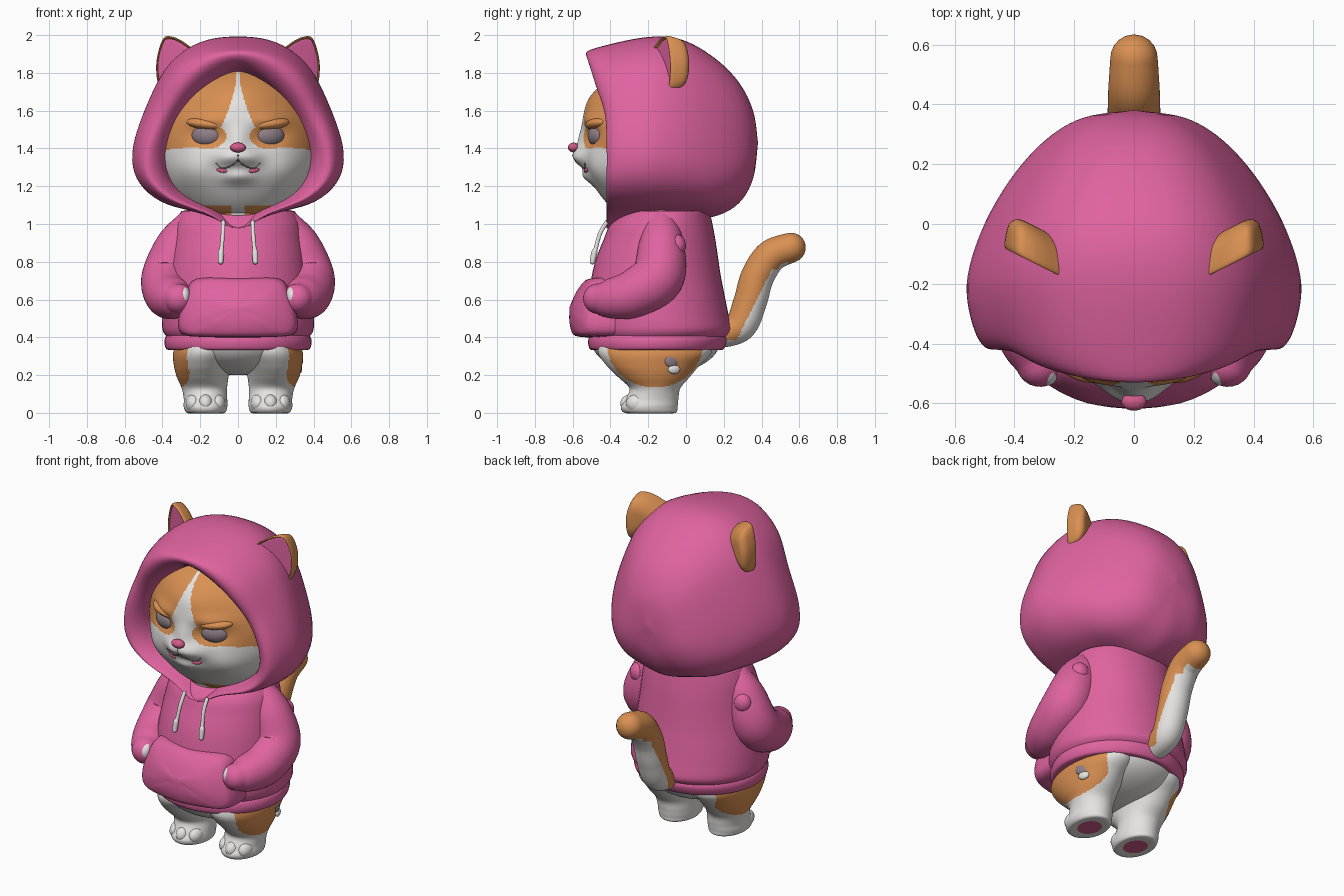
import bpy, bmesh, math
from mathutils import Vector, Matrix

if "Cube" in bpy.data.objects:
    bpy.data.objects.remove(bpy.data.objects["Cube"])

def material(name, rgb):
    m = bpy.data.materials.new(name)
    m.diffuse_color = (*rgb, 1)
    m.use_nodes = True
    m.node_tree.nodes["Principled BSDF"].inputs["Base Color"].default_value = m.diffuse_color
    return m

PINK = material("hoodie_pink", (0.74, 0.125, 0.35))
ORANGE = material("fur_orange", (0.70, 0.28, 0.085))
WHITE = material("fur_white", (0.78, 0.77, 0.75))
EYE = material("eye_mauve", (0.27, 0.21, 0.24))
ROSE = material("skin_rose", (0.64, 0.105, 0.26))

# ---------- helpers ----------
def finish(name, bm, mats, rule=None):
    bmesh.ops.recalc_face_normals(bm, faces=bm.faces)
    for f in bm.faces:
        f.smooth = True
        if rule:
            f.material_index = int(rule(f.calc_center_median(), f.normal))
    me = bpy.data.meshes.new(name)
    bm.to_mesh(me)
    bm.free()
    for m in mats:
        me.materials.append(m)
    ob = bpy.data.objects.new(name, me)
    bpy.context.collection.objects.link(ob)
    return ob

def spline(p, n, closed=False):
    N, out = len(p), []
    g = (lambda i: p[i % N]) if closed else (lambda i: p[max(0, min(N - 1, i))])
    for i in range(N if closed else N - 1):
        a, b, c, d = g(i - 1), g(i), g(i + 1), g(i + 2)
        for k in range(n):
            t = k / n
            out.append(0.5 * (2 * b + (c - a) * t + (2 * a - 5 * b + 4 * c - d) * t * t
                              + (3 * b - a - 3 * c + d) * t ** 3))
    return out if closed else out + [p[-1]]

def loft(name, rings, mats, rule=None, nu=3, nv=4):
    """Smooth skin through closed rings, with capped ends."""
    rows = [spline([Vector(p) for p in r], nu, True) for r in rings]
    cols = [spline([r[j] for r in rows], nv) for j in range(len(rows[0]))]
    bm = bmesh.new()
    v = [[bm.verts.new(p) for p in c] for c in cols]
    n, m = len(v), len(v[0])
    for j in range(n):
        for i in range(m - 1):
            bm.faces.new((v[j][i], v[j][i + 1], v[(j + 1) % n][i + 1], v[(j + 1) % n][i]))
    bm.faces.new([c[0] for c in v])
    bm.faces.new([c[-1] for c in v])
    return finish(name, bm, mats, rule)

def oval(cx, cy, z, rx, ry, n=16):
    return [(cx + rx * math.cos(2 * math.pi * k / n), cy + ry * math.sin(2 * math.pi * k / n), z)
            for k in range(n)]

def mirrored(half):
    return half + [(-x, y, z) for x, y, z in reversed(half[1:-1])]

def tube(name, path, mats, ref=(1, 0, 0), rule=None, n=16, steps=6):
    """Round tube along (x, y, z, radius) points with domed ends."""
    pts = spline([Vector(p) for p in path], steps)
    ref, rings = Vector(ref), []
    def ring(c, t, r):
        a = t.cross(ref).normalized()
        b = t.cross(a)
        rings.append([c + (a * math.cos(2 * math.pi * k / n) + b * math.sin(2 * math.pi * k / n)) * r
                      for k in range(n)])
    P = [p.to_3d() for p in pts]
    t0, t1 = (P[1] - P[0]).normalized(), (P[-1] - P[-2]).normalized()
    for a in (85, 60, 30):
        s, c = math.sin(math.radians(a)), math.cos(math.radians(a))
        ring(P[0] - t0 * pts[0].w * s, t0, pts[0].w * c)
    for i, p in enumerate(pts):
        ring(P[i], (P[min(i + 1, len(P) - 1)] - P[max(i - 1, 0)]).normalized(), p.w)
    for a in (15, 30, 45, 60, 75, 87):
        s, c = math.sin(math.radians(a)), math.cos(math.radians(a))
        ring(P[-1] + t1 * pts[-1].w * s, t1, pts[-1].w * c)
    return loft(name, rings, mats, rule, 2, 1)

def ellipsoid(name, c, r, mats, rot_y=0, rot_z=0, u=32, v=20, rule=None):
    bm = bmesh.new()
    M = (Matrix.Translation(c) @ Matrix.Rotation(math.radians(rot_z), 4, 'Z')
         @ Matrix.Rotation(math.radians(rot_y), 4, 'Y') @ Matrix.Diagonal((*r, 1)))
    bmesh.ops.create_uvsphere(bm, u_segments=u, v_segments=v, radius=1, matrix=M)
    return finish(name, bm, mats, rule)

# ---------- head with sculpted face ----------
HC, HR = Vector((0, -0.12, 1.42)), Vector((0.44, 0.42, 0.44))
BUMPS = [(0.055, 1.35, 0.045, 0.07, 0.05), (0, 1.43, 0.03, 0.06, 0.09), (0.17, 1.55, 0.02, 0.10, 0.04),
         (0.165, 1.465, -0.03, 0.08, 0.045), (0, 1.25, 0.035, 0.09, 0.04), (0.25, 1.28, 0.03, 0.11, 0.10),
         (0, 1.67, 0.045, 0.22, 0.13)]

def bump(x, z):
    return sum(a * math.exp(-((x - s * bx) / sx) ** 2 - ((z - bz) / sz) ** 2) * (1 if bx else 0.5)
               for bx, bz, a, sx, sz in BUMPS for s in (-1, 1))

def face_y(x, z):
    q = 1 - (x / HR.x) ** 2 - ((z - HC.z) / HR.z) ** 2
    return HC.y - HR.y * math.sqrt(max(q, 0)) - bump(x, z)

def fur(c, n):
    x = abs(c.x)
    blaze = 0.008 + 0.06 * (max(0, 1.79 - c.z) / 0.23) ** 1.6
    eye_rim = ((x - .165) / .105) ** 2 + ((c.z - 1.465) / .067) ** 2 < 1
    return (c.z > 1.41 - .1 * max(0, x - .22) and x > blaze) or eye_rim or (c.z < 1.10 and x > 0.035)

bm = bmesh.new()
bmesh.ops.create_uvsphere(bm, u_segments=320, v_segments=200, radius=1)
for v in bm.verts:
    front = min(1, 2 * max(0, -v.co.y))
    v.co = HC + v.co * HR
    v.co.y -= bump(v.co.x, v.co.z) * front
bmesh.ops.delete(bm, geom=[v for v in bm.verts if v.co.y > -0.1], context='VERTS')  # hidden in the hood
finish("head", bm, [WHITE, ORANGE], fur)
ellipsoid("neck", (0, -.2, 1.06), (.18, .16, .07), [WHITE, ORANGE], u=64, v=32, rule=fur)

ellipsoid("nose", (0, face_y(0, 1.405) - 0.012, 1.405), (0.042, 0.03, 0.026), [ROSE])
for s, side in ((1, "right"), (-1, "left")):
    ellipsoid(side + "_eye", (s * 0.165, -0.461, 1.468), (0.086, 0.055, 0.061), [EYE], 0, s * 21)
    ellipsoid(side + "_eyelid", (s * 0.168, -0.458, 1.530), (0.110, 0.068, 0.034), [ORANGE], -s * 6, s * 21)
    line = [(0, 1.365), (0.008, 1.33), (0.045, 1.305), (0.085, 1.295), (0.115, 1.32)]
    tube(side + "_mouth_line", [(s * x, face_y(x, z), z, 0.004) for x, z in line], [EYE], (0, 1, 0), n=8)
    ellipsoid(side + "_lip", (s * 0.085, face_y(0.085, 1.284), 1.284), (0.030, 0.010, 0.012), [ROSE], -s * 10, s * 15)

# ---------- hood ----------
def lean(z):
    return 0.11 * max(0, min(1, (z - 1.55) / 0.35))

def hood_ring(pts, y, k):
    return mirrored([(x, y - k * lean(z), z) for x, z in pts])

opening = [(0, 1.835), (.12, 1.785), (.25, 1.67), (.34, 1.53), (.40, 1.38), (.39, 1.25), (.31, 1.15), (.14, 1.075), (0, 1.0)]
crest = [(0, 1.90), (.15, 1.86), (.29, 1.74), (.39, 1.58), (.47, 1.40), (.465, 1.25), (.36, 1.14), (.17, 1.06), (0, .975)]
outer = [(0, 1.94), (.18, 1.91), (.33, 1.81), (.44, 1.63), (.525, 1.42), (.515, 1.25), (.40, 1.13), (.18, 1.05), (0, .995)]
widest = [(0, 1.99), (.2, 1.96), (.36, 1.85), (.47, 1.66), (.555, 1.41), (.535, 1.24), (.41, 1.12), (.2, 1.06), (0, 1.03)]
rings = [hood_ring([(x * .88, 1.42 + (z - 1.42) * .88) for x, z in opening], -0.2, 0),
         hood_ring(opening, -0.36, 1), hood_ring(crest, -0.42, 1),
         hood_ring(outer, -0.36, 0.8), hood_ring(widest, -0.2, 0)]
for y, w, top, bot in ((-.02, .505, 1.975, 1.03), (.15, .41, 1.88, 1.04), (.28, .295, 1.75, 1.11),
                       (.355, .17, 1.60, 1.24), (.38, .01, 1.44, 1.42)):
    rings.append(hood_ring([(x * w / .555, bot + (z - 1.03) / .96 * (top - bot)) for x, z in widest], y, 0))
loft("hood", rings, [PINK], nu=5, nv=6)

# ---------- ears ----------
ear = [(.22, 1.89), (.275, 1.955), (.35, 1.992), (.40, 1.975), (.433, 1.84), (.405, 1.71), (.29, 1.77)]
def ear_ring(s, k, dy):
    cx, cz = .345, 1.86
    deep = 1 + (2.2 * max(0, .40 - cx - (1 - k) * .05) if dy > .02 else 0)
    return [(s * (cx + (x - cx) * k), -.16 + (cx + (x - cx) * k - .26) * .5 + dy * deep, cz + (z - cz) * k)
            for x, z in ear]
for s, side in ((1, "right"), (-1, "left")):
    shell = [ear_ring(s, k, d) for k, d in ((.05, .115), (.5, .105), (.85, .07), (1, .012), (.95, -.008), (.88, .012))]
    loft(side + "_ear", shell, [ORANGE], nu=5)
    loft(side + "_inner_ear", [ear_ring(s, k, d) for k, d in ((.88, .018), (.89, .006), (.6, .004), (.05, .003))],
         [PINK], nu=5)

# ---------- hoodie body ----------
def body_rings(rows):
    return [oval(0, (f + b) / 2, z, rx, (b - f) / 2) for z, rx, f, b in rows]
loft("hem", body_rings([(.335, .34, -.47, .17), (.335, .375, -.505, .195), (.36, .388, -.517, .212),
                        (.39, .388, -.517, .22), (.412, .375, -.505, .21), (.415, .34, -.47, .18)]), [PINK])
loft("hoodie_body", body_rings([(.40, .375, -.50, .21), (.44, .40, -.52, .24), (.52, .40, -.52, .225),
                                (.62, .39, -.515, .205), (.72, .375, -.50, .185), (.82, .36, -.475, .17),
                                (.92, .345, -.435, .155), (1.0, .33, -.40, .14), (1.07, .30, -.33, .125)]), [PINK])

# front pocket
pocket = [(0, .715), (.22, .71), (.28, .62), (.315, .5), (.30, .42), (.2, .403), (0, .40)]
loft("pocket", [mirrored([(x * k, y + .75 * (x * k) ** 2 + 1.5 * max(0, z - .5) ** 2 * k, .56 + (z - .56) * k)
                          for x, z in pocket])
                for k, y in ((1, -.40), (1, -.51), (.98, -.565), (.88, -.60), (.5, -.617), (.05, -.617))],
     [PINK], nu=5)

for s, side in ((1, "right"), (-1, "left")):
    # sleeve with shoulder fold, paw in the pocket, drawstring
    tube(side + "_sleeve", [(s * x, y, z, r) for x, y, z, r in
         ((.25, -.13, .99, .09), (.315, -.13, .88, .122), (.37, -.15, .72, .14),
          (.37, -.28, .63, .127), (.337, -.40, .605, .106), (.315, -.465, .605, .08))], [PINK], n=20)
    ellipsoid(side + "_shoulder_fold", (s * .36, -.05, .885), (.055, .05, .06), [PINK])
    ellipsoid(side + "_front_paw", (s * .285, -.48, .615), (.034, .06, .055), [WHITE])
    tube(side + "_drawstring", [(s * .078, -.42, 1.01, .011), (s * .08, -.455, .95, .011),
                                (s * .087, -.478, .87, .011), (s * .09, -.485, .85, .016),
                                (s * .092, -.495, .80, .014)], [WHITE], n=10)

# ---------- hips, legs and feet ----------
def patch(c, n):
    if c.z < 0.002 and ((abs(c.x) - .17) / .065) ** 2 + ((c.y + .19) / .075) ** 2 < 1:
        return 2
    return abs(c.x) > .225 and ((c.y + .165) / .25) ** 2 + ((c.z - .35) / .215) ** 2 < 1
ellipsoid("hips", (0, -.16, .38), (.345, .34, .18), [WHITE, ORANGE], u=128, v=80, rule=patch)
for s, side in ((1, "right"), (-1, "left")):
    rows = [(0, .17, .01, -.19, .01), (0, .17, .06, -.19, .07), (0, .17, .10, -.19, .135),
            (.03, .172, .115, -.195, .15), (.075, .172, .115, -.18, .14), (.13, .178, .12, -.165, .135),
            (.19, .187, .137, -.17, .19), (.25, .187, .152, -.175, .245), (.32, .175, .168, -.165, .30),
            (.40, .16, .15, -.16, .29)]
    loft(side + "_leg", [oval(s * cx, cy, z, rx, ry) for z, cx, rx, cy, ry in rows],
         [WHITE, ORANGE, ROSE], patch, nu=8, nv=9)
    for k in (-1, 0, 1):
        ellipsoid(side + "_toe", (s * (.172 + k * .064), -.285 + abs(k) * .03, .05), (.042, .063, .05), [WHITE], u=20, v=14)
# small marks on the right thigh
ellipsoid("thigh_mark_dark", (.324, -.075, .275), (.014, .04, .034), [EYE], 0, 22)
ellipsoid("thigh_mark_light", (.320, -.063, .23), (.016, .034, .024), [WHITE], 0, 22)

# ---------- tail ----------
def underside(c, n):
    return c.z < min(.41 + 2 * (c.y - .28), .76) or c.z < .385 or (n.y * .5 - n.z * .85 > .78 and c.y < .54)
tube("tail", [(0, .16, .41, .07), (0, .285, .46, .084), (0, .34, .59, .088), (0, .378, .72, .088),
              (0, .45, .83, .086), (0, .555, .875, .079)], [ORANGE, WHITE], rule=underside, n=48, steps=12)
